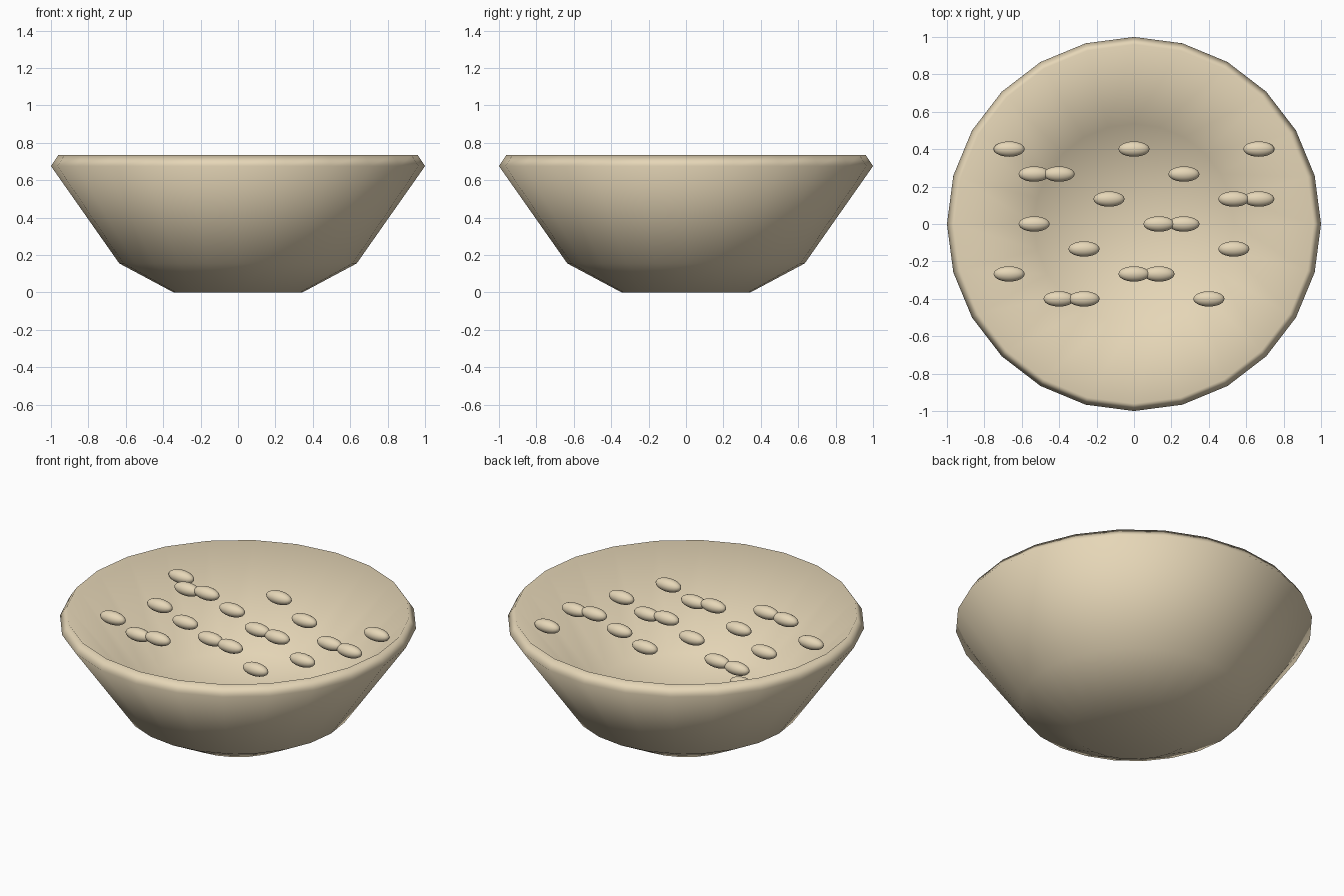
import bpy, bmesh, math

cube = bpy.data.objects.get("Cube")
if cube:
    bpy.data.objects.remove(cube, do_unlink=True)

# One warm cream colour for everything
cream = bpy.data.materials.new("warm_cream")
cream.use_nodes = True
colour = (0.79, 0.675, 0.475, 1.0)
cream.diffuse_color = colour
cream.node_tree.nodes["Principled BSDF"].inputs["Base Color"].default_value = colour


def finish(bm, name):
    """Turn a bmesh into a smooth shaded, coloured object."""
    bmesh.ops.recalc_face_normals(bm, faces=bm.faces)
    for face in bm.faces:
        face.smooth = True
    mesh = bpy.data.meshes.new(name)
    bm.to_mesh(mesh)
    bm.free()
    mesh.materials.append(cream)
    obj = bpy.data.objects.new(name, mesh)
    bpy.context.collection.objects.link(obj)
    return obj


# Bowl: closed profile (radius, height) from underside to inner floor, revolved
profile = [(0, 0), (0.345, 0), (0.635, 0.155), (1, 0.675),
           (0.96, 0.735), (0.535, 0.235), (0, 0.215)]
bm = bmesh.new()
points = [bm.verts.new((r, 0, z)) for r, z in profile]
edges = [bm.edges.new(pair) for pair in zip(points, points[1:])]
bmesh.ops.spin(bm, geom=points + edges, cent=(0, 0, 0), axis=(0, 0, 1),
               angle=math.tau, steps=24)
bmesh.ops.remove_doubles(bm, verts=bm.verts, dist=0.001)
finish(bm, "bowl")

# Grains: rows of grid columns, rising slightly toward the middle
STEP = 0.1335
rows = {3: (-5, 0, 5), 2: (-4, -3, 2), 1: (-1, 4, 5), 0: (-4, 1, 2),
        -1: (-2, 4), -2: (-5, 0, 1), -3: (-3, -2, 3)}
bm = bmesh.new()
bmesh.ops.create_uvsphere(bm, u_segments=24, v_segments=12, radius=1)
bmesh.ops.scale(bm, vec=(0.083, 0.041, 0.038), verts=bm.verts)
grain = finish(bm, "grain")
first = True
for row, columns in rows.items():
    for column in columns:
        obj = grain if first else grain.copy()
        if not first:
            bpy.context.collection.objects.link(obj)
        first = False
        obj.location = (column * STEP, row * STEP, 0.672 - 0.0098 * abs(column))
